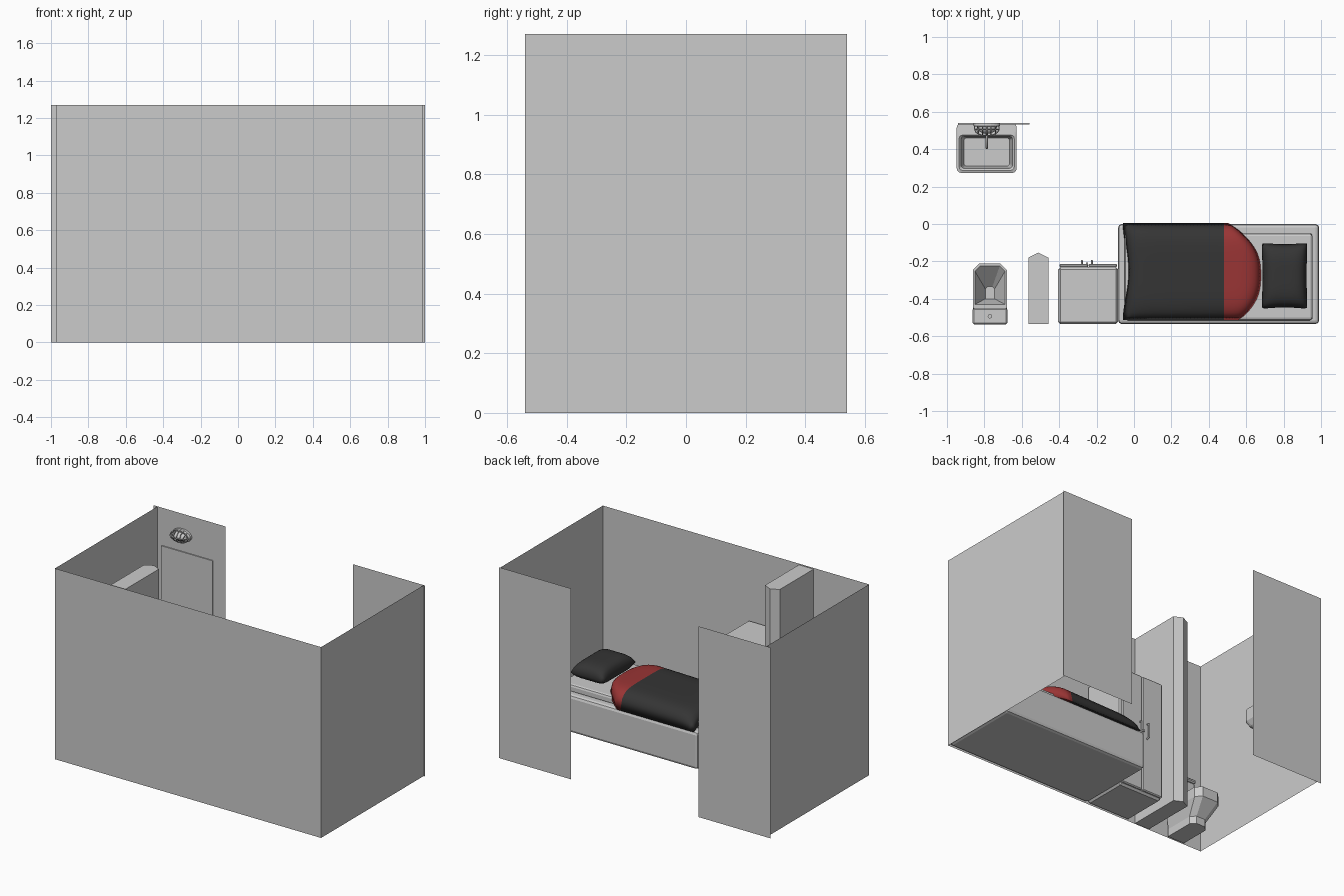
import bpy, bmesh, math
from mathutils import Vector

if "Cube" in bpy.data.objects:
    bpy.data.objects.remove(bpy.data.objects["Cube"])


def make(name, verts, faces, mat=None, smooth=False):
    me = bpy.data.meshes.new(name)
    me.from_pydata(verts, [], faces)
    bm = bmesh.new()
    bm.from_mesh(me)
    bmesh.ops.remove_doubles(bm, verts=bm.verts, dist=1e-5)
    bmesh.ops.recalc_face_normals(bm, faces=bm.faces)
    bm.to_mesh(me)
    bm.free()
    ob = bpy.data.objects.new(name, me)
    bpy.context.collection.objects.link(ob)
    if mat:
        me.materials.append(mat)
    for p in me.polygons:
        p.use_smooth = smooth
    return ob


def loft(name, rings, cap_start=True, cap_end=True):
    n = len(rings[0])
    verts = [v for r in rings for v in r]
    faces = [(k * n + i, k * n + (i + 1) % n, (k + 1) * n + (i + 1) % n, (k + 1) * n + i)
             for k in range(len(rings) - 1) for i in range(n)]
    if cap_start:
        faces.append(tuple(range(n)))
    if cap_end:
        faces.append(tuple(range(len(verts) - n, len(verts))))
    return make(name, verts, faces)


def box(name, x0, x1, y0, y1, z0, z1, bevel=0.0, seg=1):
    ring = lambda z: [(x0, y0, z), (x1, y0, z), (x1, y1, z), (x0, y1, z)]
    ob = loft(name, [ring(z0), ring(z1)])
    if bevel:
        m = ob.modifiers.new("bevel", 'BEVEL')
        m.width, m.segments = bevel, seg
    return ob


def round_rect(x0, x1, y0, y1, r, z, seg=3):
    pts = []
    for k, (cx, cy) in enumerate([(x1 - r, y1 - r), (x0 + r, y1 - r), (x0 + r, y0 + r), (x1 - r, y0 + r)]):
        for i in range(seg + 1):
            a = math.pi / 2 * (k + i / seg)
            pts.append((cx + r * math.cos(a), cy + r * math.sin(a), z))
    return pts


def grid(name, fns, nu, nv, mat):
    verts, faces = [], []
    for fn in fns:
        o = len(verts)
        verts += [fn(i / nu, j / nv) for i in range(nu + 1) for j in range(nv + 1)]
        faces += [(o + i * (nv + 1) + j, o + (i + 1) * (nv + 1) + j,
                   o + (i + 1) * (nv + 1) + j + 1, o + i * (nv + 1) + j + 1)
                  for i in range(nu) for j in range(nv)]
    return make(name, verts, faces, mat, True)


def tube(name, pts, r, cyclic=False):
    cu = bpy.data.curves.new(name, 'CURVE')
    cu.dimensions = '3D'
    cu.bevel_depth, cu.bevel_resolution, cu.use_fill_caps = r, 1, True
    sp = cu.splines.new('POLY')
    sp.points.add(len(pts) - 1)
    for p, c in zip(sp.points, pts):
        p.co = (*c, 1)
    sp.use_cyclic_u = cyclic
    ob = bpy.data.objects.new(name, cu)
    bpy.context.collection.objects.link(ob)
    return ob


def material(name, c):
    m = bpy.data.materials.new(name)
    m.diffuse_color = (*c, 1)
    m.use_nodes = True
    m.node_tree.nodes["Principled BSDF"].inputs["Base Color"].default_value = m.diffuse_color
    return m


dark = material("dark_cloth", (0.035, 0.035, 0.035))
red = material("red_cloth", (0.32, 0.035, 0.035))

# Walls: single sheets, doorway gap at the back
H = 1.27
for name, a, b in [("front_wall", (-0.97, -0.54), (0.99, -0.54)),
                   ("left_wall", (-0.97, -0.54), (-0.97, 0.54)),
                   ("right_wall", (0.99, -0.54), (0.99, 0.54)),
                   ("back_wall_left", (-1.0, 0.54), (-0.47, 0.54)),
                   ("back_wall_right", (0.47, 0.54), (1.0, 0.54))]:
    make(name, [(*a, 0), (*b, 0), (*b, H), (*a, H)], [(0, 1, 2, 3)])

# Bed base and mattress
box("bed_base", -0.085, 0.99, -0.535, 0.0, 0, 0.25, 0.02, 2)
box("mattress", -0.05, 0.955, -0.515, -0.05, 0.24, 0.295, 0.015, 2)


# Blanket with domed top and rounded red turn-down
def blanket_top(u, v):
    y = -0.512 + 0.517 * v
    t = 2 * v - 1
    end = 0.50 + 0.18 * (1 - abs(t + 0.08) ** 2.6 / 1.25)
    x = -0.045 + (0.525 * u / 0.7 if u <= 0.7 else 0.525 + (end - 0.48) * (u - 0.7) / 0.3)
    side = max(0, 1 - abs(t) ** 5) ** 0.5
    ends = max(0, 1 - abs(2 * u - 1) ** 8) ** 0.5
    low = 0.29 - 0.04 * max(0, t) ** 3
    z = low + (0.355 + 0.02 * u - low) * side * ends
    x += 0.015 * (1 - ends) * (1 if u < 0.5 else 0) * math.cos(t * 3)
    return (x, y, z)


blanket = grid("blanket", [blanket_top, lambda u, v: (*blanket_top(u, v)[:2],
               0.29 - 0.04 * max(0, 2 * v - 1) ** 3)], 40, 28, dark)
blanket.data.materials.append(red)
for p in blanket.data.polygons:
    if p.center.x > 0.48:
        p.material_index = 1


# Pillow, pinched toward its corners
def pillow_side(s):
    def fn(u, v):
        a, b = 2 * u - 1, 2 * v - 1
        h = ((1 - a ** 4) * (1 - b ** 4)) ** 0.5
        x = 0.805 + 0.125 * a * (1 - 0.06 * (1 - b * b)) * (1 - 0.05 * b ** 8)
        y = -0.277 + 0.178 * b * (1 - 0.05 * (1 - a * a)) * (1 - 0.03 * a ** 8)
        return (x, y, 0.345 + s * (0.068 if s > 0 else 0.05) * h)
    return fn


grid("pillow", [pillow_side(1), pillow_side(-1)], 20, 24, dark)

# Wardrobe with two doors, handles and a lock
box("wardrobe", -0.405, -0.085, -0.535, -0.23, 0, 0.80, 0.012)
for s in (-1, 1):
    cx = -0.245 + s * 0.078
    box("wardrobe_door", cx - 0.0765, cx + 0.0765, -0.232, -0.213, 0.01, 0.79, 0.006)
    hx = -0.252 + s * 0.027
    tube("door_handle", [(hx, -0.215, 0.37), (hx, -0.195, 0.375), (hx, -0.195, 0.465), (hx, -0.215, 0.47)], 0.005)
box("door_lock", -0.257, -0.247, -0.23, -0.205, 0.41, 0.425)

# Privacy partition with pointed end
prof = [(-0.565, -0.535), (-0.457, -0.535), (-0.457, -0.18), (-0.511, -0.153), (-0.565, -0.18)]
loft("partition", [[(x, y, z) for x, y in prof] for z in (0, 1.265)])


# Toilet bowl and hollow, low-poly
def bowl_ring(z, w, y0, y1, c):
    cx = -0.77
    return [(cx - w, y0, z), (cx + w, y0, z), (cx + w, y1 - c, z),
            (cx + w - c, y1, z), (cx - w + c, y1, z), (cx - w, y1 - c, z)]


loft("toilet_bowl", [bowl_ring(0, 0.062, -0.53, -0.30, 0.03),
                     bowl_ring(0.05, 0.062, -0.53, -0.30, 0.03),
                     bowl_ring(0.14, 0.092, -0.50, -0.212, 0.035),
                     bowl_ring(0.205, 0.092, -0.45, -0.212, 0.035),
                     bowl_ring(0.205, 0.080, -0.43, -0.225, 0.028),
                     bowl_ring(0.10, 0.025, -0.40, -0.335, 0.012)])
box("toilet_tank", -0.857, -0.683, -0.535, -0.457, 0.14, 0.385, 0.006)
box("tank_lid", -0.863, -0.677, -0.537, -0.45, 0.385, 0.41, 0.008)
bpy.ops.mesh.primitive_cylinder_add(vertices=12, radius=0.012, depth=0.012, location=(-0.77, -0.493, 0.413))
bpy.context.object.name = "flush_button"

# Sink with hollow basin and back ledge
loft("sink", [round_rect(-0.88, -0.70, 0.36, 0.538, 0.03, 0.32),
              round_rect(-0.935, -0.645, 0.285, 0.539, 0.03, 0.37),
              round_rect(-0.948, -0.627, 0.273, 0.54, 0.025, 0.40),
              round_rect(-0.948, -0.627, 0.273, 0.54, 0.025, 0.48),
              round_rect(-0.935, -0.64, 0.287, 0.475, 0.018, 0.485),
              round_rect(-0.925, -0.65, 0.298, 0.468, 0.015, 0.475),
              round_rect(-0.91, -0.665, 0.31, 0.46, 0.015, 0.38)])
tube("faucet", [(-0.787, 0.50, 0.48), (-0.787, 0.50, 0.535), (-0.787, 0.485, 0.55),
                (-0.787, 0.41, 0.55), (-0.787, 0.405, 0.53)], 0.006)
for s in (-1, 1):
    bpy.ops.mesh.primitive_cylinder_add(vertices=10, radius=0.013, depth=0.03, location=(-0.787 + s * 0.045, 0.505, 0.495))
    bpy.context.object.name = "tap_knob"

# Mirror above the sink
box("mirror", -0.94, -0.56, 0.532, 0.539, 0.60, 1.02)

# Caged wall lamp
LX, LZ = -0.787, 1.13
oval = lambda a, b, y, n=20: [(LX + a * math.cos(2 * math.pi * i / n), y, LZ + b * math.sin(2 * math.pi * i / n))
                              for i in range(n)]
loft("lamp_base", [oval(0.07, 0.042, 0.54), oval(0.07, 0.042, 0.525), oval(0.06, 0.034, 0.52)])
loft("lamp_glass", [oval(0.054 * math.cos(t), 0.029 * math.cos(t), 0.522 - 0.04 * math.sin(t))
                    for t in (0, 0.4, 0.8, 1.2, 1.5)])
tube("lamp_cage_ring", oval(0.064, 0.038, 0.505), 0.003, True)
for k in (-2, -1, 0, 1, 2):
    x = LX + k * 0.023
    s = math.sqrt(1 - (k * 0.023 / 0.064) ** 2)
    tube("lamp_cage_bar", [(x, 0.523 - 0.048 * (0.4 + 0.6 * s) * math.sin(math.pi * i / 8),
                            LZ + 0.038 * s * math.cos(math.pi * i / 8)) for i in range(9)], 0.003)
tube("lamp_cage_spine", [(LX + 0.066 * math.cos(math.pi * i / 12), 0.523 - 0.05 * math.sin(math.pi * i / 12) ** 0.6, LZ)
                         for i in range(12)] + [(LX - 0.066, 0.523, LZ)], 0.003)
